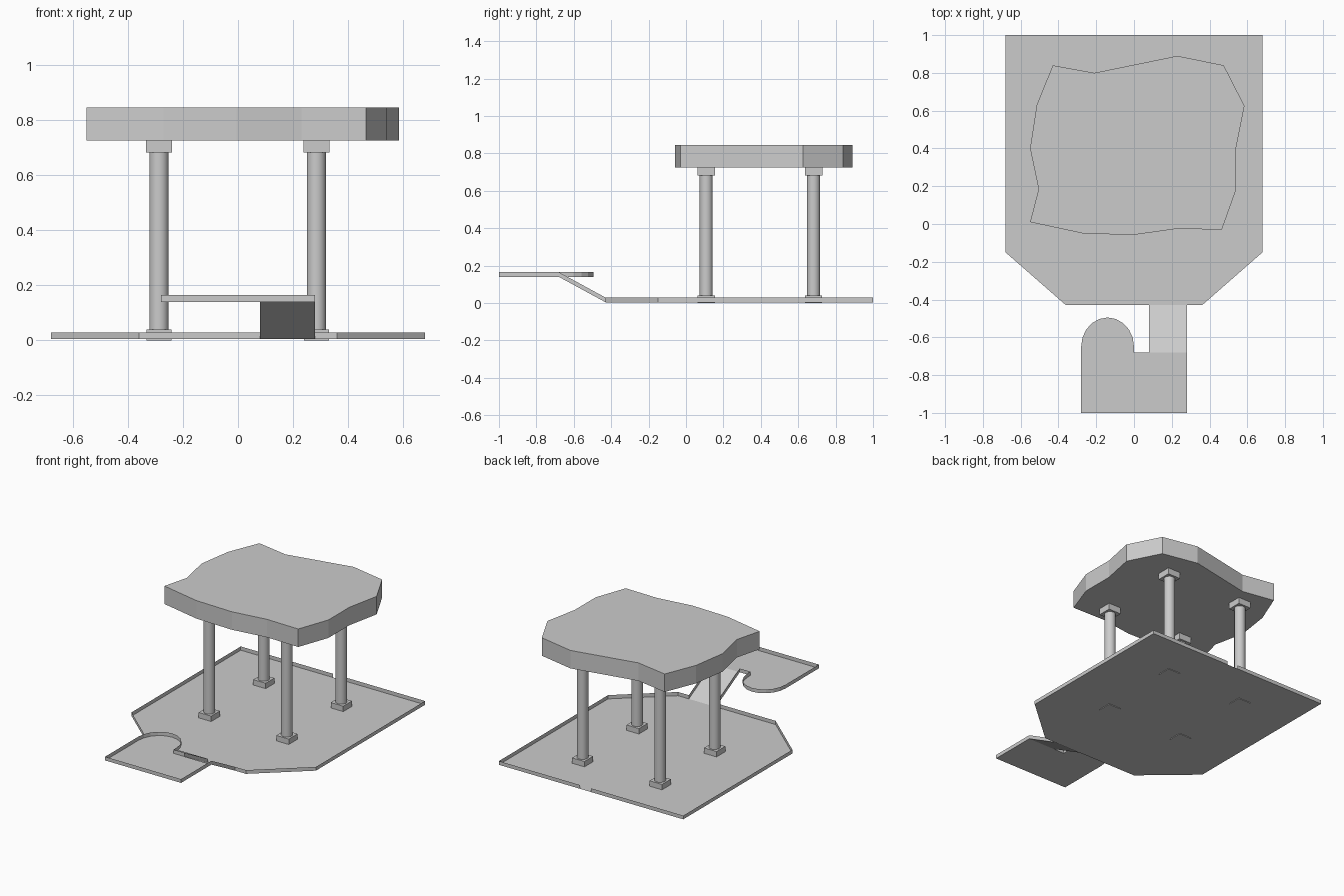
import bpy, bmesh, math

if "Cube" in bpy.data.objects:
    bpy.data.objects.remove(bpy.data.objects["Cube"])


def finish(bm, name):
    me = bpy.data.meshes.new(name)
    bm.to_mesh(me)
    bm.free()
    ob = bpy.data.objects.new(name, me)
    bpy.context.collection.objects.link(ob)
    return ob


def deck(name, outline, z):
    """Thin floor from a 2D outline."""
    bm = bmesh.new()
    bm.faces.new([bm.verts.new((x, y, z)) for x, y in outline])
    return finish(bm, name)


def curb(name, path, h):
    """Thin upright rim along a 3D path."""
    bm = bmesh.new()
    low = [bm.verts.new(p) for p in path]
    high = [bm.verts.new((x, y, z + h)) for x, y, z in path]
    for i in range(len(path) - 1):
        bm.faces.new((low[i], low[i + 1], high[i + 1], high[i]))
    return finish(bm, name)


def box(name, x, y, z0, z1, half):
    bm = bmesh.new()
    bmesh.ops.create_cube(bm, size=1)
    for v in bm.verts:
        v.co = (x + v.co.x * 2 * half, y + v.co.y * 2 * half, z0 + (v.co.z + 0.5) * (z1 - z0))
    return finish(bm, name)


FLOOR, RIM, UP = 0.004, 0.025, 0.14

# Lower deck with rim, open at the ramp and at a small gap in the back
base = [(-0.36, -0.43), (0.36, -0.43), (0.68, -0.15), (0.68, 1), (-0.68, 1), (-0.68, -0.15)]
deck("lower_deck", base, FLOOR)
right = [(0.28, -0.43)] + base[1:4] + [(0.08, 1)]
left = [(0.0, 1)] + base[4:] + [base[0], (0.08, -0.43)]
for name, pts in (("lower_rim_right", right), ("lower_rim_left", left)):
    curb(name, [(x, y, FLOOR) for x, y in pts], RIM)

# Raised landing with rounded end
arc = [(-0.14 - 0.14 * math.cos(math.pi * i / 10), -0.65 + 0.155 * math.sin(math.pi * i / 10))
       for i in range(11)]
landing = [(0.28, -0.68), (0.28, -1), (-0.28, -1)] + arc + [(0, -0.68), (0.08, -0.68)]
deck("landing_deck", landing[::-1], UP)
curb("landing_rim", [(x, y, UP) for x, y in landing], RIM)

# Ramp floor and its side rims
bm = bmesh.new()
bm.faces.new([bm.verts.new(p) for p in ((0.08, -0.68, UP), (0.28, -0.68, UP),
                                       (0.28, -0.43, FLOOR), (0.08, -0.43, FLOOR))])
finish(bm, "ramp")
for side, x in (("left", 0.08), ("right", 0.28)):
    curb("ramp_rim_" + side, [(x, -0.68, UP), (x, -0.43, FLOOR)], RIM)

# Four columns with square bases and caps
for row, y in (("front", 0.108), ("back", 0.682)):
    for side, x in (("left", -0.287), ("right", 0.285)):
        tag = f"{row}_{side}"
        box("column_base_" + tag, x, y, 0, 0.04, 0.046)
        box("column_cap_" + tag, x, y, 0.683, 0.725, 0.047)
        bpy.ops.mesh.primitive_cylinder_add(vertices=24, radius=0.035, depth=0.643,
                                            location=(x, y, 0.3615))
        bpy.context.object.name = "column_shaft_" + tag
        bpy.ops.object.shade_smooth_by_angle()

# Irregular roof slab
roof = [(-0.55, 0.01), (-0.27, -0.05), (-0.005, -0.058), (0.23, -0.025), (0.465, -0.03),
        (0.54, 0.18), (0.54, 0.40), (0.585, 0.625), (0.475, 0.84), (0.23, 0.89),
        (-0.21, 0.80), (-0.43, 0.84), (-0.515, 0.63), (-0.55, 0.40), (-0.505, 0.185)]
bm = bmesh.new()
bottom = bm.faces.new([bm.verts.new((x, y, 0.725)) for x, y in roof])
ext = bmesh.ops.extrude_face_region(bm, geom=[bottom], use_keep_orig=True)
for v in [g for g in ext["geom"] if isinstance(g, bmesh.types.BMVert)]:
    v.co.z = 0.845
bmesh.ops.recalc_face_normals(bm, faces=bm.faces)
finish(bm, "roof_slab")
